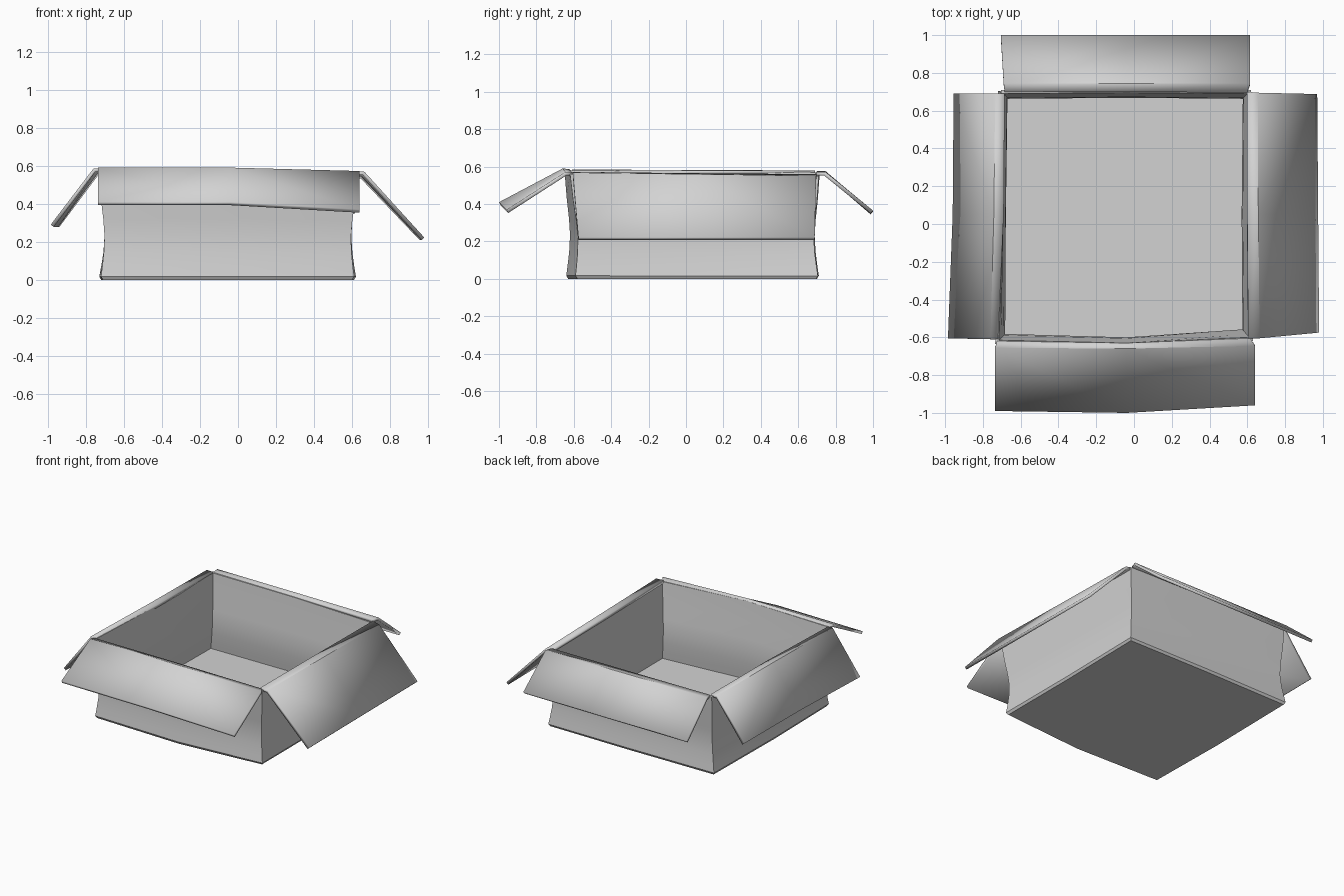
import bpy
import bmesh
import math
from mathutils import Vector

if "Cube" in bpy.data.objects:
    bpy.data.objects.remove(bpy.data.objects["Cube"])

card = bpy.data.materials.new("light_grey_card")
card.use_nodes = True
grey = (0.65, 0.65, 0.65, 1)
card.diffuse_color = grey
card.node_tree.nodes["Principled BSDF"].inputs["Base Color"].default_value = grey


def finish(bm, name):
    mesh = bpy.data.meshes.new(name)
    bm.to_mesh(mesh)
    bm.free()
    mesh.materials.append(card)
    obj = bpy.data.objects.new(name, mesh)
    bpy.context.collection.objects.link(obj)
    bpy.ops.object.select_all(action="DESELECT")
    obj.select_set(True)
    bpy.context.view_layer.objects.active = obj
    bpy.ops.object.shade_smooth_by_angle(angle=math.radians(32))
    return obj


# Outlines of the base and rim: corners with a midpoint on every side
base = [(-.72, -.62), (-.04, -.64), (.61, -.59), (.61, .05),
        (.62, .705), (-.04, .71), (-.72, .705), (-.73, 0)]
rim = [(-.735, -.635, .58), (-.04, -.65, .585), (.63, -.62, .562), (.62, .05, .557),
       (.62, .71, .55), (-.04, .715, .565), (-.705, .71, .57), (-.712, .03, .575)]
toward_middle = [(1, 1), (0, 1), (-1, 1), (-1, 0), (-1, -1), (0, -1), (1, -1), (1, 0)]


def ring(bm, t, inset):
    verts = []
    for b, r, d in zip(base, rim, toward_middle):
        p = Vector((b[0], b[1], 0)).lerp(Vector(r), t)
        verts.append(bm.verts.new(p + Vector((d[0], d[1], 0)) * inset))
    return verts


# Sagging tray: outside from the base up, then inside down to the floor
bm = bmesh.new()
pinch = [(.03, 0), (.12, .008), (.25, .018), (.4, .024), (.55, .02), (.75, .009), (1, 0)]
wall = .02
sections = [(0, .01)] + pinch + [(t, i + wall) for t, i in reversed(pinch)]
rings = [ring(bm, t, i) for t, i in sections]
for a, b in zip(rings, rings[1:]):
    for i in range(len(a)):
        j = (i + 1) % len(a)
        bm.faces.new((a[i], a[j], b[j], b[i]))
bm.faces.new(rings[0])
bm.faces.new(rings[-1])
bmesh.ops.recalc_face_normals(bm, faces=bm.faces)
finish(bm, "box_tray")


def flap(name, rows, thickness=.02):
    """Folded sheet: rim row, crease row, free edge row."""
    bm = bmesh.new()
    grid = [[bm.verts.new(p) for p in row] for row in rows]
    for a, b in zip(grid, grid[1:]):
        for i in range(len(a) - 1):
            bm.faces.new((a[i], a[i + 1], b[i + 1], b[i]))
    bm.normal_update()
    if sum(f.normal.z for f in bm.faces) < 0:
        bmesh.ops.reverse_faces(bm, faces=bm.faces)
    obj = finish(bm, name)
    solid = obj.modifiers.new("card_thickness", "SOLIDIFY")
    solid.thickness = thickness
    solid.offset = -1


# Four flaps folded outward
flap("front_flap", [
    [(-.725, -.62, .585), (-.04, -.63, .588), (.615, -.605, .568)],
    [(-.735, -.655, .59), (-.04, -.66, .59), (.64, -.645, .572)],
    [(-.735, -.99, .41), (-.04, -1, .41), (.64, -.96, .37)]])
flap("back_flap", [
    [(-.685, .7, .577), (-.04, .7, .575), (.6, .695, .572)],
    [(-.69, .745, .577), (-.04, .745, .575), (.615, .745, .572)],
    [(-.705, 1, .36), (-.04, 1, .362), (.615, 1, .365)]])
flap("right_flap", [
    [(-.72, -.61, .585), (-.69, .05, .58), (-.685, .69, .578)],
    [(-.76, -.61, .585), (-.742, .05, .582), (-.735, .69, .58)],
    [(-.985, -.605, .29), (-.96, .05, .29), (-.955, .69, .29)]])
flap("left_flap", [
    [(.605, -.605, .572), (.6, .05, .565), (.6, .7, .56)],
    [(.665, -.605, .568), (.658, .05, .56), (.655, .695, .55)],
    [(.98, -.575, .222), (.975, .05, .222), (.97, .688, .222)]])
